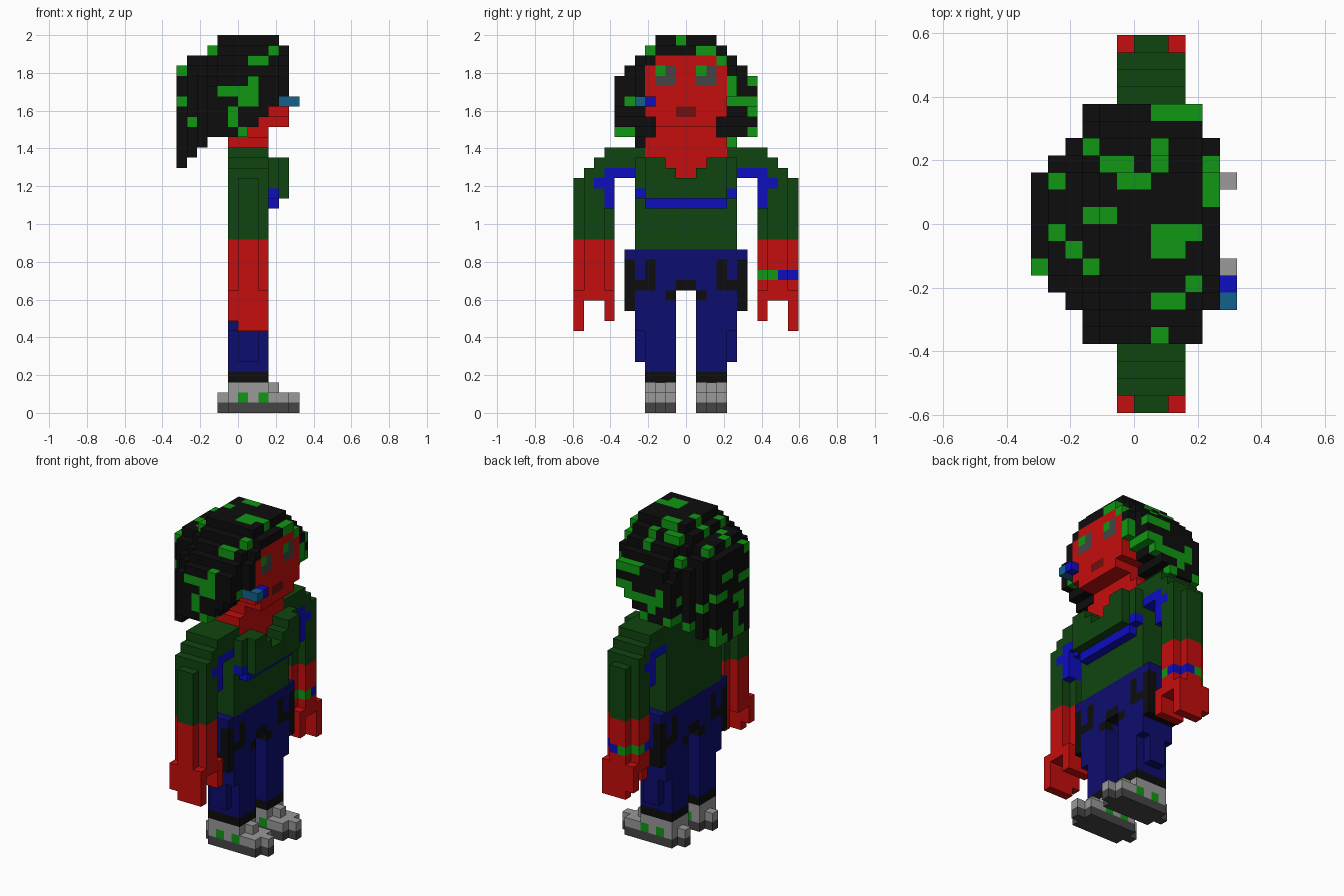
import bpy
import bmesh
import random
from mathutils import Vector

random.seed(5)
UNIT = 2 / 37

cube = bpy.data.objects.get("Cube")
if cube:
    bpy.data.objects.remove(cube, do_unlink=True)

COLOURS = {
    "black": (.004, .004, .004),
    "leaf green": (.005, .31, .006),
    "dark green": (.005, .06, .005),
    "red": (.56, .004, .004),
    "dark red": (.16, .005, .005),
    "navy": (.004, .004, .16),
    "blue": (.004, .004, .53),
    "teal": (.006, .12, .26),
    "grey": (.32, .32, .32),
    "dark grey": (.06, .06, .06),
}
materials = {}
for name, rgb in COLOURS.items():
    mat = bpy.data.materials.new(name)
    mat.use_nodes = True
    mat.diffuse_color = (*rgb, 1)
    mat.node_tree.nodes["Principled BSDF"].inputs["Base Color"].default_value = (*rgb, 1)
    materials[name] = mat

cells = {}  # block position -> (part, colour)


def box(part, colour, xs, ys, zs):
    """Fill a block region; each range is (start, end) in block units."""
    for x in range(*xs):
        for y in range(*ys):
            for z in range(*zs):
                cells[x, y, z] = (part, colour)


def pair(part, colour, xs, ys, zs):
    """Fill a region on the left side and its mirror on the right."""
    box("left_" + part, colour, xs, ys, zs)
    box("right_" + part, colour, xs, (-ys[1], -ys[0]), zs)


def centred(part, colour, xs, half, zs):
    box(part, colour, xs, (-half, half), zs)


def both_sides(part, colour, xs, ys, zs):
    box(part, colour, xs, ys, zs)
    box(part, colour, xs, (-ys[1], -ys[0]), zs)


def step(y):
    """Block distance from the middle plane."""
    return y if y >= 0 else -1 - y


DEPTH = (-1, 3)   # full body depth
CORE = (0, 2)     # depth of rounded outer layers

# Shoes: sole, upper, side dots
for colour, zs in (("dark grey", (0, 1)), ("grey", (1, 2))):
    pair("shoe", colour, (-1, 5), (1, 4), zs)
    pair("shoe", colour, (-2, 6), (2, 3), zs)
pair("shoe", "grey", DEPTH, (1, 4), (2, 3))
pair("shoe", "grey", (3, 4), (2, 3), (2, 3))
for x in CORE:
    for y in (1, 3):
        pair("shoe", "leaf green", (x, x + 1), (y, y + 1), (1, 2))

# Trouser legs and cuffs
pair("leg", "black", DEPTH, (1, 4), (3, 4))
pair("leg", "navy", DEPTH, (1, 4), (4, 12))
pair("leg", "navy", CORE, (4, 5), (5, 8))
pair("leg", "navy", DEPTH, (4, 5), (8, 12))

# Hips with pocket outlines and crotch patch
centred("hips", "navy", DEPTH, 6, (12, 16))
both_sides("hips", "black", DEPTH, (5, 6), (10, 12))
for x in (-1, 2):
    layer = (x, x + 1)
    both_sides("hips", "black", layer, (5, 6), (12, 15))
    both_sides("hips", "black", layer, (3, 5), (12, 13))
    both_sides("hips", "black", layer, (3, 4), (13, 15))
    centred("hips", "black", layer, 1, (12, 13))
    pair("leg", "black", layer, (1, 2), (11, 12))

# Torso, shoulders and chest
centred("torso", "dark green", DEPTH, 5, (16, 26))
centred("torso", "dark green", (3, 5), 4, (21, 23))
both_sides("torso", "dark green", (3, 5), (1, 4), (23, 24))
both_sides("torso", "dark green", (3, 5), (2, 4), (24, 25))
both_sides("torso", "dark green", (3, 4), (4, 5), (22, 25))
for z, reach in ((23, 10), (24, 9), (25, 8)):
    both_sides("torso", "dark green", DEPTH, (5, reach), (z, z + 1))

# Blue trim under the chest and around the armholes
centred("trim", "blue", (3, 4), 4, (20, 21))
both_sides("trim", "blue", (3, 4), (4, 5), (21, 22))
both_sides("trim", "blue", DEPTH, (5, 8), (23, 24))

# Neckline
for z, half in ((23, 1), (24, 2), (25, 4)):
    centred("neck", "red", (2, 3), half, (z, z + 1))

# Arms: forearm and sleeve with rounded outer layers
for colour, zs in (("red", (11, 17)), ("dark green", (17, 23))):
    pair("arm", colour, DEPTH, (8, 10), zs)
    pair("arm", colour, CORE, (10, 11), zs)
    pair("arm", colour, CORE, (7, 8), zs)
pair("arm", "blue", DEPTH, (7, 9), (22, 23))
pair("arm", "blue", DEPTH, (7, 8), (20, 22))

# Hands: finger plate and thumb plate
pair("hand", "red", DEPTH, (10, 11), (9, 12))
pair("hand", "red", (0, 3), (10, 11), (8, 9))
pair("hand", "red", (0, 3), (7, 8), (9, 12))

# Bracelet of alternating beads on the left arm
for key, (part, colour) in list(cells.items()):
    if part == "left_arm" and key[2] == 13:
        bead = "blue" if (key[0] + key[1]) % 2 else "leaf green"
        cells[key] = ("bracelet", bead)

# Hair: rounded mass bounded by plan width, crown and hem
WIDTH = {-6: 3, -5: 4, -4: 5, 4: 5}
CROWN = {-6: 34, -5: 35, -4: 35, -3: 36, 4: 36}
HEM = {-6: 24, -5: 25, -4: 26, 1: 28, 2: 29, 3: 30, 4: 31}
hair = []
for x in range(-6, 5):
    half = WIDTH.get(x, 7)
    for y in range(-half, half):
        drop = max(0, step(y) - 2)
        for z in range(HEM.get(x, 27), CROWN.get(x, 37) - drop):
            cells[x, y, z] = ("hair", "black")
            hair.append((x, y, z))

# Scattered green locks in the hair
for x, y, z in hair:
    if random.random() < .13:
        axis = random.choice(((1, 0, 0), (0, 1, 0), (0, 0, 1)))
        for key in ((x, y, z), (x + axis[0], y + axis[1], z + axis[2])):
            if key in cells and cells[key][0] == "hair":
                cells[key] = ("hair", "leaf green")

# Neck, jaw and face
centred("neck", "red", DEPTH, 4, (26, 27))
centred("neck", "red", (0, 3), 3, (27, 28))
centred("face", "red", (1, 5), 3, (28, 35))
centred("face", "red", (2, 5), 4, (29, 34))
both_sides("face", "dark grey", (4, 5), (1, 3), (32, 34))
for y in (-3, 1):
    box("face", "leaf green", (4, 5), (y, y + 1), (33, 34))
centred("face", "dark red", (4, 5), 1, (29, 30))

# Small two-tone bar beside the cheek
box("cheek_bar", "blue", (4, 6), (-4, -3), (30, 31))
box("cheek_bar", "teal", (4, 6), (-5, -4), (30, 31))

# Turn blocks into meshes, keeping only exposed faces
DIRECTIONS = [Vector(d) for d in ((1, 0, 0), (0, 1, 0), (0, 0, 1))]


def build(part):
    mesh = bpy.data.meshes.new(part)
    obj = bpy.data.objects.new(part, mesh)
    bpy.context.collection.objects.link(obj)
    used = sorted({c for p, c in cells.values() if p == part})
    for colour in used:
        mesh.materials.append(materials[colour])
    bm = bmesh.new()
    corners = {}

    def corner(point):
        key = tuple(round(v * 2) for v in point)
        if key not in corners:
            corners[key] = bm.verts.new(point * UNIT)
        return corners[key]

    for key, (owner, colour) in cells.items():
        if owner != part:
            continue
        middle = Vector(key) + Vector((.5, .5, .5))
        for i, axis in enumerate(DIRECTIONS):
            u, v = DIRECTIONS[i - 2] / 2, DIRECTIONS[i - 1] / 2
            for sign in (1, -1):
                normal = axis * sign
                if tuple(int(a + b) for a, b in zip(key, normal)) in cells:
                    continue
                c, w = middle + normal / 2, v * sign
                quad = (c - u - w, c + u - w, c + u + w, c - u + w)
                face = bm.faces.new([corner(p) for p in quad])
                face.material_index = used.index(colour)
    bm.to_mesh(mesh)
    bm.free()


for part in sorted({p for p, c in cells.values()}):
    build(part)
